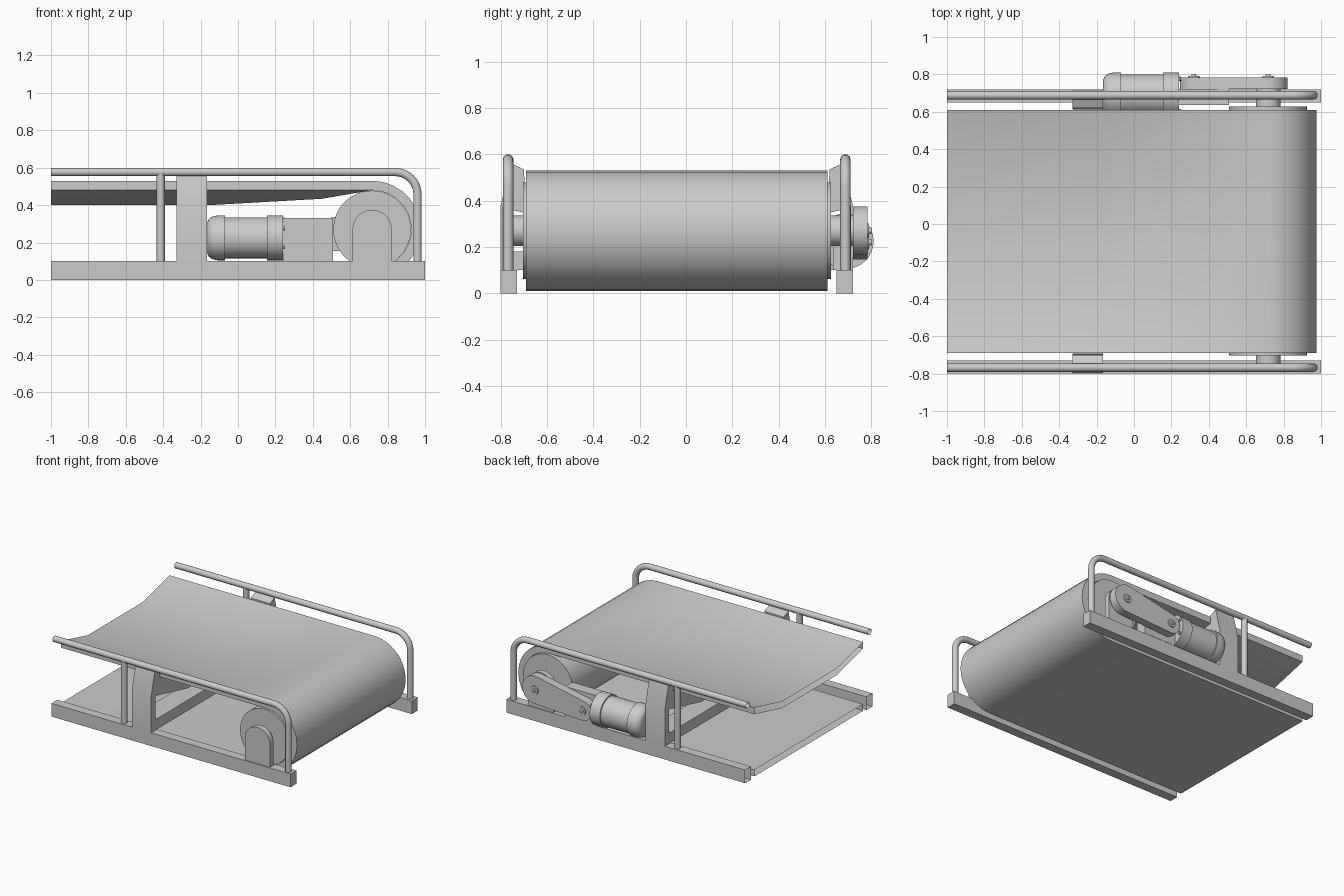
import bpy, bmesh
from math import sin, cos, pi, radians, atan2, acos, hypot
from mathutils import Vector, Matrix

if "Cube" in bpy.data.objects:
    bpy.data.objects.remove(bpy.data.objects["Cube"])

YC = -0.04            # centre line of the conveyor
HX, HZ, R = 0.717, 0.27, 0.26   # head pulley axis and outer belt radius


def finish(name, bm, angle=30):
    bmesh.ops.recalc_face_normals(bm, faces=bm.faces)
    me = bpy.data.meshes.new(name)
    bm.to_mesh(me)
    bm.free()
    ob = bpy.data.objects.new(name, me)
    bpy.context.collection.objects.link(ob)
    bpy.ops.object.select_all(action='DESELECT')
    ob.select_set(True)
    bpy.context.view_layer.objects.active = ob
    bpy.ops.object.shade_smooth_by_angle(angle=radians(angle))
    return ob


def prism(name, pts, axis, a, b, open_start=False):
    """Extrude a 2D outline along x (points are y,z) or y (points are x,z)."""
    bm = bmesh.new()
    put = (lambda p, t: (t, p[0], p[1])) if axis == 'x' else (lambda p, t: (p[0], t, p[1]))
    A = [bm.verts.new(put(p, a)) for p in pts]
    B = [bm.verts.new(put(p, b)) for p in pts]
    n = len(pts)
    for i in range(n):
        bm.faces.new((A[i], A[(i + 1) % n], B[(i + 1) % n], B[i]))
    bm.faces.new(B)
    if not open_start:
        bm.faces.new(A)
    return finish(name, bm)


def rect(a0, a1, b0, b1):
    return [(a0, b0), (a1, b0), (a1, b1), (a0, b1)]


def lathe(name, prof, axis, c, n=32):
    """Turn (position, radius) steps around an x or y axis; c is the axis centre."""
    bm = bmesh.new()
    rings = []
    for t, r in prof:
        ring = []
        for k in range(n):
            u, v = r * cos(2 * pi * k / n), r * sin(2 * pi * k / n)
            p = (t, c[0] + u, c[1] + v) if axis == 'x' else (c[0] + u, t, c[1] + v)
            ring.append(bm.verts.new(p))
        rings.append(ring)
    for p, q in zip(rings, rings[1:]):
        for k in range(n):
            bm.faces.new((p[k], p[(k + 1) % n], q[(k + 1) % n], q[k]))
    bm.faces.new(rings[0])
    bm.faces.new(rings[-1])
    return finish(name, bm)


def tube(name, pts, r):
    cu = bpy.data.curves.new(name, 'CURVE')
    cu.dimensions = '3D'
    cu.bevel_depth = r
    cu.bevel_resolution = 3
    sp = cu.splines.new('POLY')
    sp.points.add(len(pts) - 1)
    for p, q in zip(sp.points, pts):
        p.co = (*q, 1)
    sp.use_smooth = True
    ob = bpy.data.objects.new(name, cu)
    bpy.context.collection.objects.link(ob)
    bpy.ops.object.select_all(action='DESELECT')
    ob.select_set(True)
    bpy.context.view_layer.objects.active = ob
    bpy.ops.object.convert(target='MESH')


# belt: troughed carrying side, wrap round the pulley, flat return side
cols = [-0.65, -0.325, 0.325, 0.65]
stations = [(-1, HZ + R, 0, 1, .08), (-.15, HZ + R, 0, 1, .08), (.45, HZ + R, 0, 1, .046)]
for i in range(15):
    a = pi / 2 - pi * i / 14
    stations.append((HX + R * cos(a), HZ + R * sin(a), cos(a), sin(a), 0))
stations.append((-1, HZ - R, 0, -1, 0))
bm = bmesh.new()
rows = []
for x, z, nx, nz, d in stations:
    drop = [0, d, d, 0]
    out = [bm.verts.new((x, YC + y, z - k)) for y, k in zip(cols, drop)]
    inn = [bm.verts.new((x - .05 * nx, YC + y, z - .05 * nz - k)) for y, k in zip(cols, drop)]
    rows.append(out + inn[::-1])
for p, q in zip(rows, rows[1:]):
    for k in range(8):
        bm.faces.new((p[k], p[(k + 1) % 8], q[(k + 1) % 8], q[k]))
finish("belt", bm)

# head pulley and its shaft
lathe("head_pulley", [(-.703, .208), (.627, .208)], 'y', (HX, HZ), 32)
lathe("pulley_shaft", [(-.76, .066), (.73, .066)], 'y', (HX, HZ), 24)

# parts repeated on both sides
for s, side in ((-1, "front"), (1, "back")):
    Y = lambda u: YC + s * u
    prism(side + "_rail", rect(Y(.69), Y(.76), 0, .1), 'x', -1, 1, open_start=True)

    # arched shaft bearing
    arch = [(HX - .105, .1), (HX + .105, .1)]
    arch += [(HX + .105 * cos(pi * i / 16), HZ + .105 * sin(pi * i / 16)) for i in range(17)]
    prism(side + "_bearing", arch, 'y', Y(.71), Y(.752))

    # hand rail with bent end, and its post
    yt = Y(.728)
    path = [(-1, yt, .577), (-.4, yt, .577)]
    path += [(.84 + .12 * sin(pi / 2 * i / 8), yt, .457 + .12 * cos(pi / 2 * i / 8)) for i in range(9)]
    tube(side + "_hand_rail", path + [(.96, yt, .1)], .023)
    tube(side + "_rail_post", [(-.413, yt, .1), (-.413, yt, .57)], .022)

    # leg of the belt support frame
    leg = [(.76, .1), (.76, .38), (.715, .56), (.66, .535), (.655, .44), (.71, .36), (.71, .1)]
    prism(side + "_support_leg", [(Y(u), z) for u, z in leg], 'x', -.328, -.166)

# cross members of the support frame
half = [(.656, .474), (.325, .395)]
low = [(.325, .27), (.712, .36)]
pts = half + [(-u, z) for u, z in half[::-1]] + [(-u, z) for u, z in low[::-1]] + low
prism("trough_beam", [(YC + u, z) for u, z in pts], 'x', -.327, -.167)
prism("cross_beam", rect(YC - .72, YC + .72, .1, .18), 'x', -.327, -.167)

# drive motor with domed end
MY, MZ = .69, .225
lathe("motor", [(-.165, .08), (-.158, .098), (-.14, .113), (-.11, .12), (-.07, .12),
                (-.07, .11), (.155, .11), (.155, .12), (.24, .12)], 'x', (MY, MZ), 32)
for k in range(6):
    a = pi / 6 + k * pi / 3
    lathe(f"motor_bolt_{k}", [(.24, .011), (.25, .011)], 'x',
          (MY + .1 * cos(a), MZ + .1 * sin(a)), 6)

# gearbox block and teardrop transmission cover
prism("gearbox", rect(.24, .507, .1, .33), 'y', .635, .722)
c0, r0, c1, r1 = Vector((HX, HZ)), .105, Vector((.32, .22)), .075
d = c1 - c0
base, off = atan2(d.y, d.x), acos((r0 - r1) / d.length)
cover = []
for i in range(25):
    a = base + off + (2 * pi - 2 * off) * i / 24
    cover.append((c0.x + r0 * cos(a), c0.y + r0 * sin(a)))
for i in range(13):
    a = base - off + 2 * off * i / 12
    cover.append((c1.x + r1 * cos(a), c1.y + r1 * sin(a)))
prism("drive_cover", cover, 'y', .722, .783)
for c, n in ((c0, "pulley"), (c1, "motor")):
    lathe(n + "_cap", [(.783, .032), (.79, .03), (.79, .014), (.803, .012)], 'y', c, 16)
